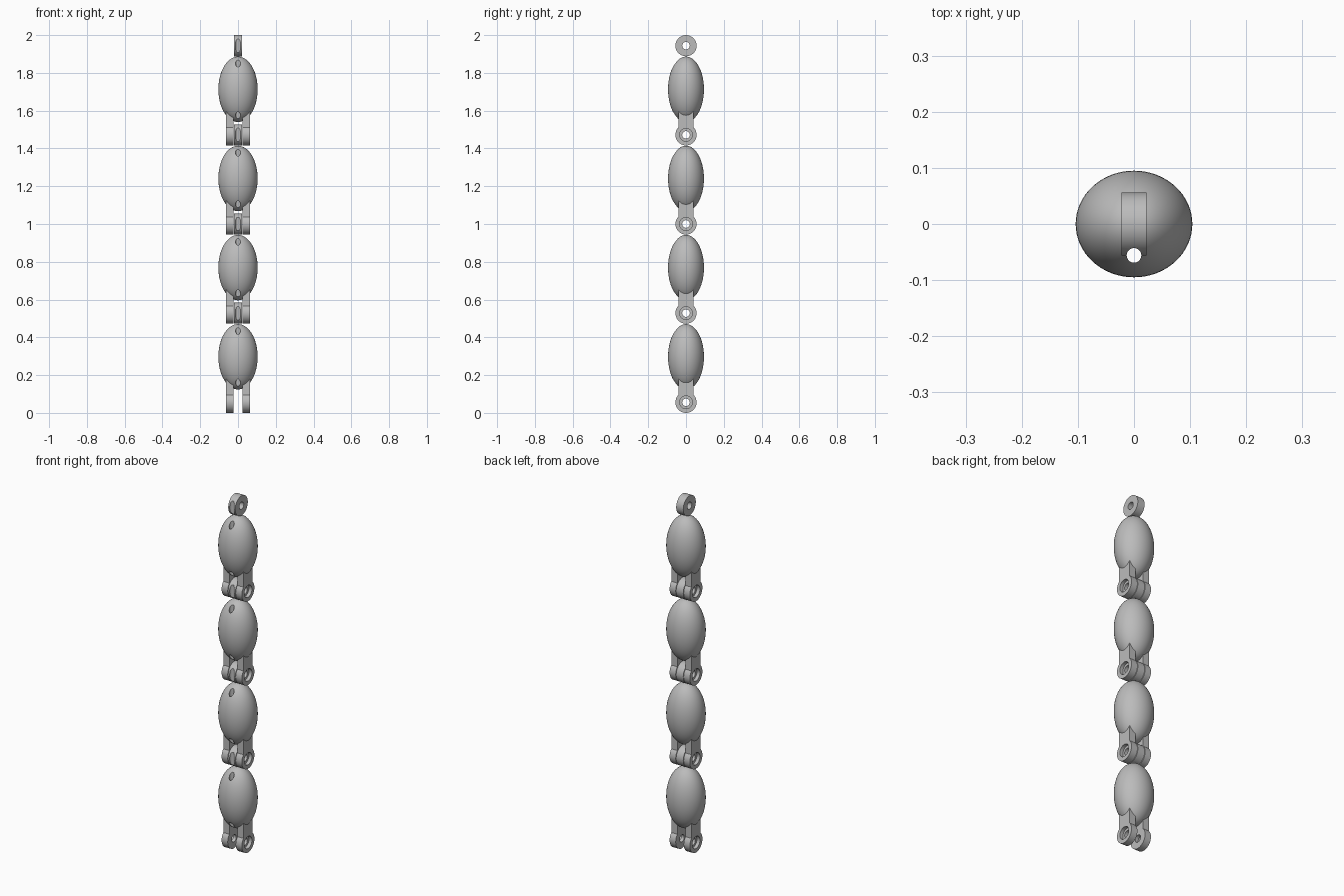
import bpy, bmesh, math
from mathutils import Matrix

cube = bpy.data.objects.get("Cube")
if cube:
    bpy.data.objects.remove(cube, do_unlink=True)

LINKS, PITCH = 4, 0.472
PIN_Z, RING_R, HOLE_R, BORE_R = 0.056, 0.056, 0.02, 0.034
BODY_Z, BODY_R = 0.297, (0.104, 0.095, 0.173)
TANG_HALF, EAR_IN, EAR_OUT = 0.022, 0.025, 0.063
NECK_HALF, NECK_TOP = 0.041, 0.2
CORD_Y, CORD_R = -0.056, 0.013

grey = bpy.data.materials.new("plain grey")
grey.use_nodes = True
grey.diffuse_color = (0.5, 0.5, 0.5, 1)
grey.node_tree.nodes["Principled BSDF"].inputs["Base Color"].default_value = (0.5, 0.5, 0.5, 1)


def make(name, bm):
    bmesh.ops.recalc_face_normals(bm, faces=bm.faces)
    mesh = bpy.data.meshes.new(name)
    bm.to_mesh(mesh)
    bm.free()
    mesh.materials.append(grey)
    obj = bpy.data.objects.new(name, mesh)
    bpy.context.collection.objects.link(obj)
    return obj


def cylinder(name, radius, length, centre, axis="X"):
    bm = bmesh.new()
    bmesh.ops.create_cone(bm, cap_ends=True, segments=48, radius1=radius, radius2=radius, depth=length)
    turn = Matrix.Rotation(math.pi / 2, 4, "Y") if axis == "X" else Matrix.Identity(4)
    bmesh.ops.transform(bm, matrix=Matrix.Translation(centre) @ turn, verts=bm.verts)
    return make(name, bm)


def cut(obj, *cutters):
    for cutter in cutters:
        mod = obj.modifiers.new("cut", "BOOLEAN")
        mod.operation, mod.solver, mod.object = "DIFFERENCE", "EXACT", cutter
    bpy.context.view_layer.update()
    deps = bpy.context.evaluated_depsgraph_get()
    mesh = bpy.data.meshes.new_from_object(obj.evaluated_get(deps))
    obj.modifiers.clear()
    obj.data = mesh
    for cutter in cutters:
        bpy.data.objects.remove(cutter, do_unlink=True)


def cord_hole():
    return cylinder("cord_cutter", CORD_R, 2, (0, CORD_Y, 0.3), "Z")


# Egg-shaped body with the cord passage near its front
bm = bmesh.new()
bmesh.ops.create_uvsphere(bm, u_segments=64, v_segments=40, radius=1)
bmesh.ops.scale(bm, vec=BODY_R, verts=bm.verts)
bmesh.ops.translate(bm, vec=(0, 0, BODY_Z), verts=bm.verts)
body = make("body", bm)
cut(body, cord_hole())

# Single hinge eye on top, grooved by the cord passage
top = PIN_Z + PITCH
tang = cylinder("top_eye", RING_R, 2 * TANG_HALF, (0, 0, top))
cut(tang, cylinder("pin_cutter", HOLE_R, 1, (0, 0, top)), cord_hole())


# Fork ears: round end, straight neck, pin hole and outer counterbore
def ear(name, side):
    start = math.acos(NECK_HALF / RING_R)
    sweep = math.pi + 2 * start
    pts = [(RING_R * math.cos(start - sweep * i / 40), PIN_Z + RING_R * math.sin(start - sweep * i / 40))
           for i in range(41)]
    pts += [(-NECK_HALF, NECK_TOP), (NECK_HALF, NECK_TOP)]
    bm = bmesh.new()
    face = bm.faces.new([bm.verts.new((side * EAR_IN, y, z)) for y, z in pts])
    out = bmesh.ops.extrude_face_region(bm, geom=[face], use_keep_orig=True)
    moved = [v for v in out["geom"] if isinstance(v, bmesh.types.BMVert)]
    bmesh.ops.translate(bm, vec=(side * (EAR_OUT - EAR_IN), 0, 0), verts=moved)
    obj = make(name, bm)
    cut(obj, cylinder("pin_cutter", HOLE_R, 1, (0, 0, PIN_Z)),
        cylinder("bore_cutter", BORE_R, 0.04, (side * (EAR_OUT + 0.001), 0, PIN_Z)))
    return obj


parts = [body, tang, ear("left_ear", 1), ear("right_ear", -1)]

# Smooth the round surfaces, keep the rims crisp
bpy.ops.object.select_all(action="DESELECT")
for part in parts:
    part.select_set(True)
bpy.context.view_layer.objects.active = body
bpy.ops.object.shade_smooth_by_angle(angle=math.radians(30))

# Repeat the link up the chain
for part in parts:
    base = part.name
    part.name = base + "_1"
    for i in range(1, LINKS):
        copy = part.copy()
        copy.name = f"{base}_{i + 1}"
        copy.location.z = i * PITCH
        bpy.context.collection.objects.link(copy)
